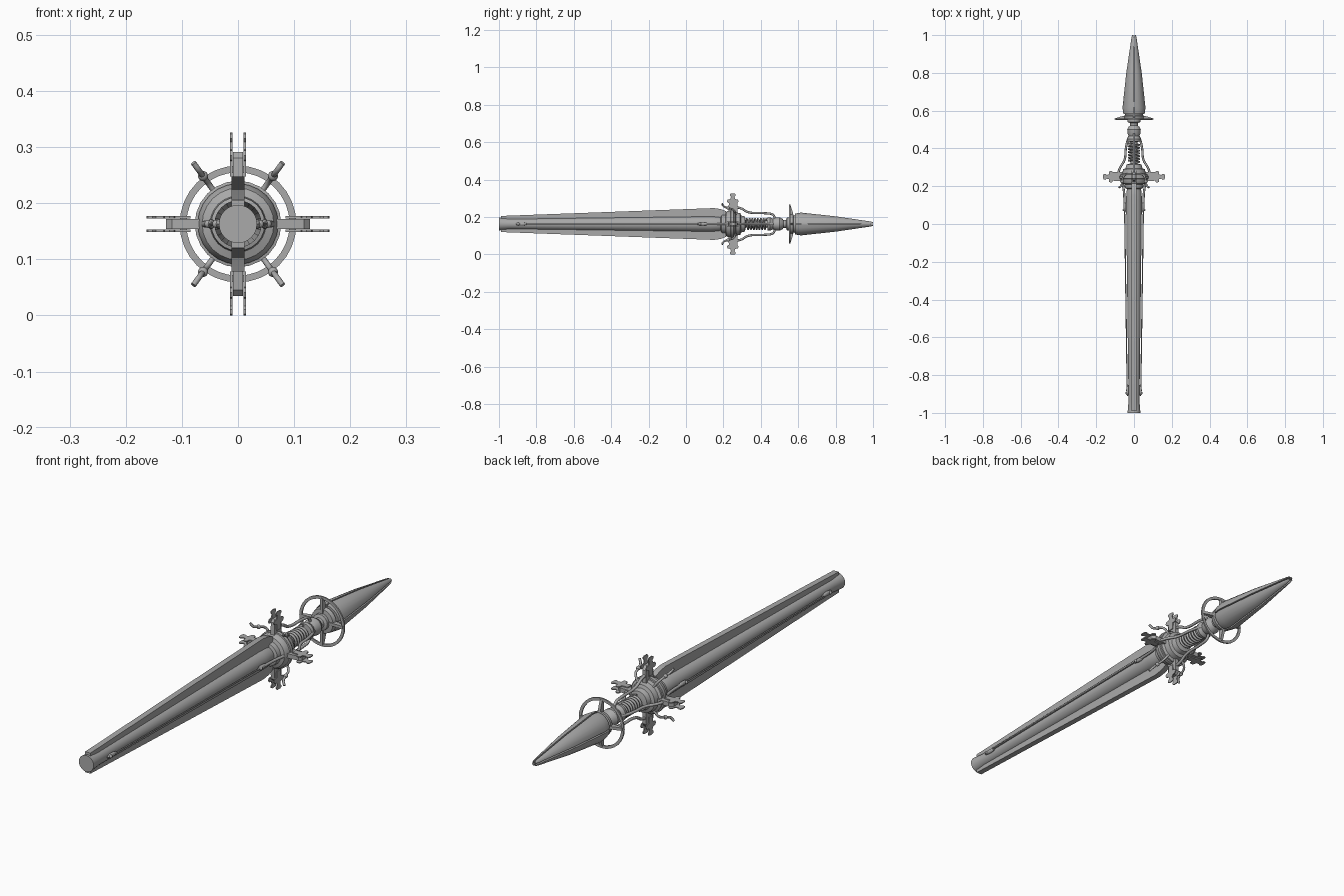
import bpy, bmesh, math
from mathutils import Matrix, Vector

if "Cube" in bpy.data.objects:
    bpy.data.objects.remove(bpy.data.objects["Cube"])

AXIS_Z = 0.163
QUARTERS = [i * math.pi / 2 for i in range(4)]

steel = bpy.data.materials.new("grey_steel")
steel.use_nodes = True
GREY = (0.4, 0.4, 0.4, 1)
steel.diffuse_color = GREY
steel.node_tree.nodes["Principled BSDF"].inputs["Base Color"].default_value = GREY


def around(angle):
    """Place a part built on the upward radius at an angle about the long axis."""
    return Matrix.Translation((0, 0, AXIS_Z)) @ Matrix.Rotation(angle, 4, 'Y')


def finish(name, bm, angle=0):
    bmesh.ops.recalc_face_normals(bm, faces=bm.faces)
    mesh = bpy.data.meshes.new(name)
    bm.to_mesh(mesh)
    bm.free()
    mesh.materials.append(steel)
    ob = bpy.data.objects.new(name, mesh)
    ob.matrix_world = around(angle)
    bpy.context.collection.objects.link(ob)
    bpy.ops.object.select_all(action='DESELECT')
    ob.select_set(True)
    bpy.context.view_layer.objects.active = ob
    bpy.ops.object.shade_smooth_by_angle(angle=math.radians(30))
    return ob


def lathe(name, profile, sides=24):
    """Turn (y, radius) points about the long axis, with closed ends."""
    bm = bmesh.new()
    rings = []
    for y, r in profile:
        turn = [2 * math.pi * k / sides for k in range(sides)]
        rings.append([bm.verts.new((r * math.sin(a), y, r * math.cos(a))) for a in turn])
    for a, b in zip(rings, rings[1:]):
        for k in range(sides):
            j = (k + 1) % sides
            bm.faces.new((a[k], a[j], b[j], b[k]))
    bm.faces.new(rings[0])
    bm.faces.new(rings[-1])
    return finish(name, bm)


def plate(name, outline, thick, angle=0, offset=0):
    """Flat plate from a (y, radius) outline, extruded sideways."""
    bm = bmesh.new()
    face = bm.faces.new([bm.verts.new((offset - thick / 2, y, r)) for y, r in outline])
    new = bmesh.ops.extrude_face_region(bm, geom=[face])["geom"]
    verts = [v for v in new if isinstance(v, bmesh.types.BMVert)]
    bmesh.ops.translate(bm, verts=verts, vec=(thick, 0, 0))
    return finish(name, bm, angle)


def tube(name, points, radius, angle=0, smooth=True):
    """Round rod along a path of (x, y, radius) points."""
    curve = bpy.data.curves.new(name, 'CURVE')
    curve.dimensions = '3D'
    curve.bevel_depth = radius
    curve.bevel_resolution = 2
    curve.resolution_u = 5
    curve.use_fill_caps = True
    if smooth:
        line = curve.splines.new('BEZIER')
        line.bezier_points.add(len(points) - 1)
        for p, co in zip(line.bezier_points, points):
            p.co = co
            p.handle_left_type = p.handle_right_type = 'AUTO'
    else:
        line = curve.splines.new('POLY')
        line.points.add(len(points) - 1)
        for p, co in zip(line.points, points):
            p.co = (*co, 1)
    curve.materials.append(steel)
    ob = bpy.data.objects.new(name, curve)
    ob.matrix_world = around(angle)
    bpy.context.collection.objects.link(ob)


def ball(name, centre, radius, angle=0, stretch=(1, 1, 1)):
    bm = bmesh.new()
    bmesh.ops.create_uvsphere(bm, u_segments=12, v_segments=8, radius=radius)
    bmesh.ops.scale(bm, verts=bm.verts, vec=stretch)
    bmesh.ops.translate(bm, verts=bm.verts, vec=centre)
    finish(name, bm, angle)


# Long tapered handle with flared pommel
lathe("handle_shaft", [(-1, 0.034), (-0.985, 0.033), (-0.94, 0.029),
                       (0.13, 0.042), (0.17, 0.04), (0.22, 0.03)])

# Fins above and below, growing toward the hub
for a in (0, math.pi):
    plate("handle_fin", [(-0.99, 0.01), (-0.99, 0.043), (0.15, 0.085),
                         (0.185, 0.08), (0.215, 0.068), (0.215, 0.01)], 0.024, a)

# Side cables with clips at both ends
for a in (math.pi / 2, -math.pi / 2):
    tube("side_cable", [(0, -0.88, 0.036), (0, 0.1, 0.05)], 0.003, a, False)
    for y, r in ((-0.88, 0.034), (0.09, 0.048)):
        ball("cable_clip", (0, y, r), 0.009, a, (1, 3.5, 0.8))
        ball("clip_stud", (0, y - 0.015, r + 0.005), 0.007, a)
    tube("hub_strut", [(0, 0.1, 0.05), (0, 0.16, 0.052), (0, 0.22, 0.06)], 0.006, a)

# Stepped hub
lathe("hub", [(0.185, 0.035), (0.19, 0.048), (0.21, 0.05), (0.215, 0.064),
              (0.23, 0.072), (0.262, 0.072), (0.268, 0.062), (0.29, 0.058),
              (0.295, 0.045), (0.315, 0.04), (0.32, 0.02)])
lathe("hub_band", [(0.238, 0.07), (0.24, 0.077), (0.254, 0.077), (0.256, 0.07)])

# Four double-pronged claws
half = [(0.012, 0.085), (0.013, 0.112), (0.027, 0.114), (0.032, 0.122), (0.027, 0.131),
        (0.012, 0.133), (0.01, 0.146), (0.016, 0.152), (0.015, 0.16), (0.008, 0.163)]
claw = [(0.25 + y, r) for y, r in half] + [(0.25 - y, r) for y, r in reversed(half)]
for a in QUARTERS:
    for side in (-1, 1):
        plate("claw_prong", claw, 0.004, a, side * 0.012)
    plate("claw_mount", [(0.225, 0.06), (0.23, 0.118), (0.24, 0.128),
                         (0.262, 0.128), (0.275, 0.112), (0.275, 0.06)], 0.018, a)

# Diagonal hooked studs
for a in (0.63, -0.63, math.pi - 0.63, math.pi + 0.63):
    tube("stud_arm", [(0, 0.265, 0.06), (0, 0.255, 0.092), (0, 0.225, 0.106),
                      (0, 0.2, 0.118), (0, 0.193, 0.135)], 0.005, a)
    ball("stud_ball", (0, 0.225, 0.106), 0.009, a)

# Cage arms, wider in the vertical plane
tall = [(0, 0.265, 0.09), (0, 0.295, 0.083), (0, 0.33, 0.064), (0, 0.43, 0.057),
        (0, 0.465, 0.049), (0, 0.478, 0.022)]
slim = [(0, 0.265, 0.085), (0, 0.295, 0.075), (0, 0.34, 0.05), (0, 0.4, 0.043),
        (0, 0.445, 0.033), (0, 0.47, 0.022)]
for i, a in enumerate(QUARTERS):
    tube("cage_arm", slim if i % 2 else tall, 0.006, a)

# Core rod with coil spring
lathe("core_rod", [(0.3, 0.018), (0.56, 0.018)], 16)
TURNS, STEPS = 7, 16
coil = []
for k in range(TURNS * STEPS + 1):
    t = 2 * math.pi * k / STEPS
    coil.append((0.028 * math.sin(t), 0.325 + 0.105 * k / (TURNS * STEPS), 0.028 * math.cos(t)))
tube("coil_spring", coil, 0.005, 0, False)

# Neck joint
lathe("neck", [(0.435, 0.02), (0.437, 0.034), (0.45, 0.036), (0.465, 0.028),
               (0.48, 0.034), (0.5, 0.036), (0.515, 0.028), (0.522, 0.02),
               (0.535, 0.022), (0.54, 0.034), (0.555, 0.034)])

# Guard ring with its four spokes
bm = bmesh.new()
SIDES = 32
corners = [(0.552, 0.092), (0.552, 0.104), (0.558, 0.104), (0.558, 0.092)]
loops = []
for k in range(SIDES):
    a = 2 * math.pi * k / SIDES
    loops.append([bm.verts.new((r * math.sin(a), y, r * math.cos(a))) for y, r in corners])
for k in range(SIDES):
    a, b = loops[k], loops[(k + 1) % SIDES]
    for j in range(4):
        bm.faces.new((a[j], a[(j + 1) % 4], b[(j + 1) % 4], b[j]))
finish("guard_ring", bm)
for a in QUARTERS:
    plate("ring_spoke", [(0.55, 0.03), (0.55, 0.097), (0.56, 0.097), (0.572, 0.06),
                         (0.572, 0.03)], 0.012, a)

# Collar behind the point
lathe("point_collar", [(0.552, 0.03), (0.555, 0.05), (0.572, 0.054), (0.576, 0.046),
                       (0.6, 0.046)])

# Point: inner cone under four curved panels with narrow slots between
lathe("point_core", [(0.57, 0.045), (0.62, 0.053), (0.99, 0.006)], 16)
shell = [(0.582, 0.04), (0.582, 0.056), (0.615, 0.061), (0.8, 0.041), (0.985, 0.014),
         (1.0, 0.01), (1.0, 0.004), (0.8, 0.03), (0.62, 0.045)]
for q in QUARTERS:
    bm = bmesh.new()
    strips = []
    for k in range(6):
        f = (k / 5 - 0.5) * 2
        row = []
        for y, r in shell:
            # slots keep an even width along the taper
            a = f * (math.pi / 4 - math.asin(min(0.5, 0.003 / r)))
            row.append(bm.verts.new((r * math.sin(a), y, r * math.cos(a))))
        strips.append(row)
    n = len(shell)
    for a, b in zip(strips, strips[1:]):
        for j in range(n):
            bm.faces.new((a[j], a[(j + 1) % n], b[(j + 1) % n], b[j]))
    bm.faces.new(strips[0])
    bm.faces.new(strips[-1])
    finish("point_panel", bm, q + math.pi / 4)
